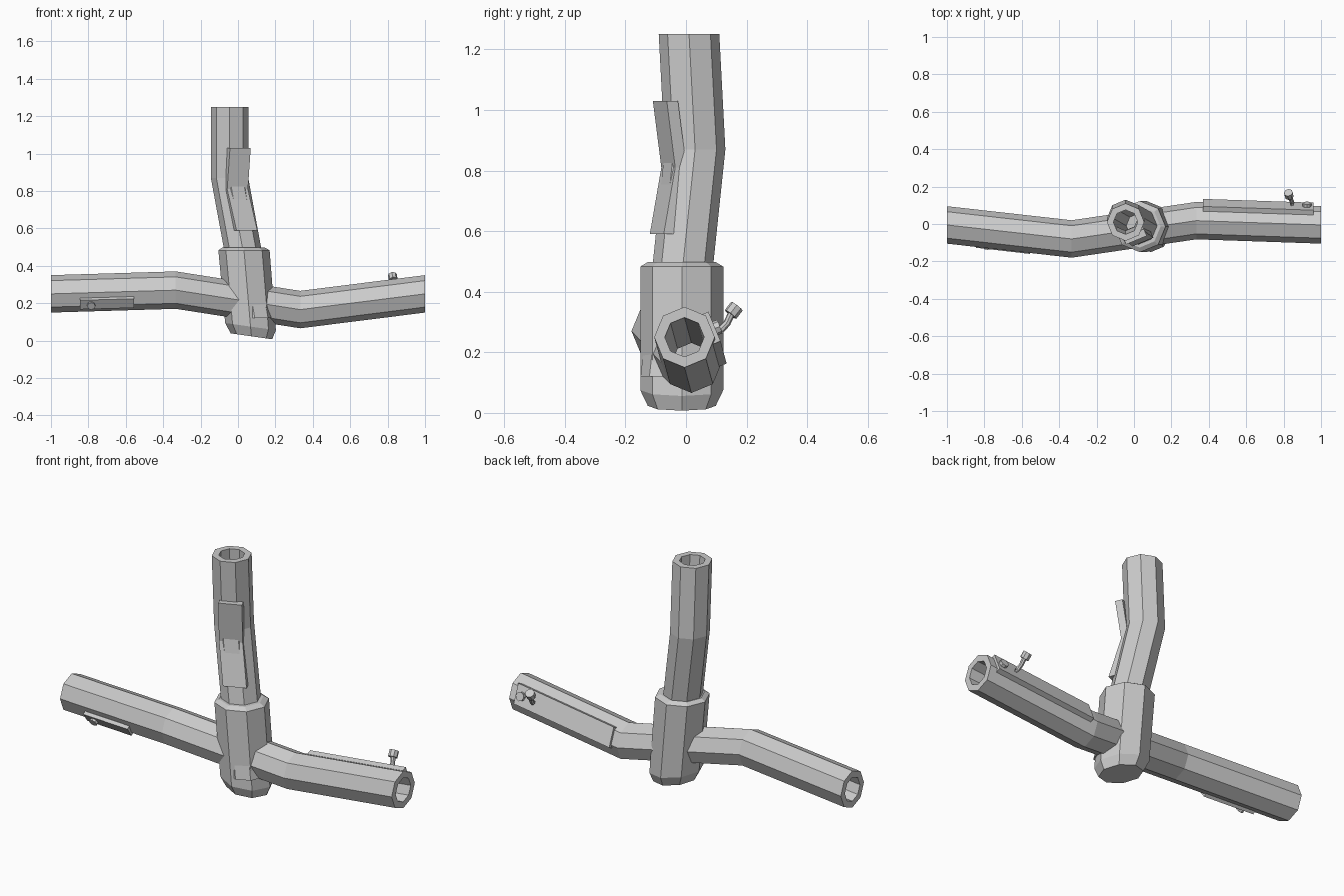
import bpy
from math import sin, cos, pi, radians
from mathutils import Vector

if "Cube" in bpy.data.objects:
    bpy.data.objects.remove(bpy.data.objects["Cube"])

X, Y, Z = Vector((1, 0, 0)), Vector((0, 1, 0)), Vector((0, 0, 1))


def ring(c, u, v, r, n=8):
    return [Vector(c) + u * r * cos(2 * pi * i / n) + v * r * sin(2 * pi * i / n) for i in range(n)]


def rect(c, u, v, ang, w, t):
    # rectangle whose thin direction points along ang in the u, v plane
    a = radians(ang)
    nrm = u * cos(a) + v * sin(a)
    tan = v * cos(a) - u * sin(a)
    return [Vector(c) + nrm * t / 2 * p + tan * w / 2 * q for p, q in ((-1, -1), (1, -1), (1, 1), (-1, 1))]


def loft(name, rings, closed=False):
    n, m = len(rings[0]), len(rings)
    verts = [p for r in rings for p in r]
    faces = []
    for k in range(m if closed else m - 1):
        a, b = k * n, ((k + 1) % m) * n
        faces += [(a + i, a + (i + 1) % n, b + (i + 1) % n, b + i) for i in range(n)]
    if not closed:
        faces += [tuple(range(n))[::-1], tuple(range((m - 1) * n, m * n))]
    me = bpy.data.meshes.new(name)
    me.from_pydata(verts, [], faces)
    ob = bpy.data.objects.new(name, me)
    bpy.context.collection.objects.link(ob)
    return ob


def pipe(name, path, u, v, r=0.1, bore=0.065):
    # hollow eight-sided pipe: out along the outside, back along the bore
    loft(name, [ring(p, u, v, r) for p in path] + [ring(p, u, v, bore) for p in reversed(path)], True)


def rod(name, path, radii):
    # solid round-ish rod along a path
    pts = [Vector(p) for p in path]
    rings = []
    for i, p in enumerate(pts):
        d = (pts[min(i + 1, len(pts) - 1)] - pts[max(i - 1, 0)]).normalized()
        u = d.cross(Y if abs(d.y) < 0.9 else Z).normalized()
        rings.append(ring(p, u, d.cross(u), radii[i]))
    loft(name, rings)


# crossing arm and upright pipe
pipe("cross_arm", [(-1, -0.005, 0.25), (-0.333, -0.08, 0.27), (0.333, 0.018, 0.166), (1, -0.005, 0.25)], Y, Z)
pipe("upright", [(0.09, -0.05, 0.12), (0.025, -0.01, 0.49), (-0.045, 0.03, 0.87), (-0.045, 0.01, 1.25)], X, Y)

# thick tilted base sleeve with chamfered ends
tilt = Vector((0.99, 0, -0.14))
loft("base_sleeve", [
    ring((0.072, -0.014, 0.023), tilt, Y, 0.112),
    ring((0.067, -0.014, 0.075), tilt, Y, 0.137),
    ring((0.032, -0.014, 0.483), X, Y, 0.137),
    ring((0.030, -0.014, 0.498), X, Y, 0.112)])

# raised plates on the pipes
loft("upright_plate", [rect(c, X, Y, -67.5, 0.12, 0.04) for c in
                       ((0.04, -0.078, 0.59), (-0.01, -0.04, 0.81), (0.005, -0.068, 1.03))])


def arm_plate(name, x0, x1, axis0, axis1, ang, off, w, t):
    o = (Y * cos(radians(ang)) + Z * sin(radians(ang))) * off
    ends = [Vector((x, *a)) + o for x, a in ((x0, axis0), (x1, axis1))]
    loft(name, [rect(c, Y, Z, ang, w, t) for c in ends])


arm_plate("right_plate", 0.37, 0.96, (0.016, 0.171), (-0.004, 0.245), 22.5, 0.088, 0.105, 0.036)
arm_plate("left_plate", -0.845, -0.555, (-0.022, 0.255), (-0.055, 0.263), 216, 0.088, 0.06, 0.04)

# small twig and pegs
rod("twig_stem", [(0.845, 0.07, 0.255), (0.845, 0.115, 0.275), (0.838, 0.135, 0.295), (0.83, 0.152, 0.332)],
    [0.013, 0.013, 0.012, 0.012])
rod("twig_head", [(0.83, 0.147, 0.325), (0.825, 0.168, 0.352)], [0.024, 0.024])
rod("right_peg", [(0.925, 0.07, 0.27), (0.925, 0.112, 0.285)], [0.024, 0.024])
rod("left_peg", [(-0.785, -0.09, 0.205), (-0.785, -0.127, 0.184)], [0.022, 0.022])
